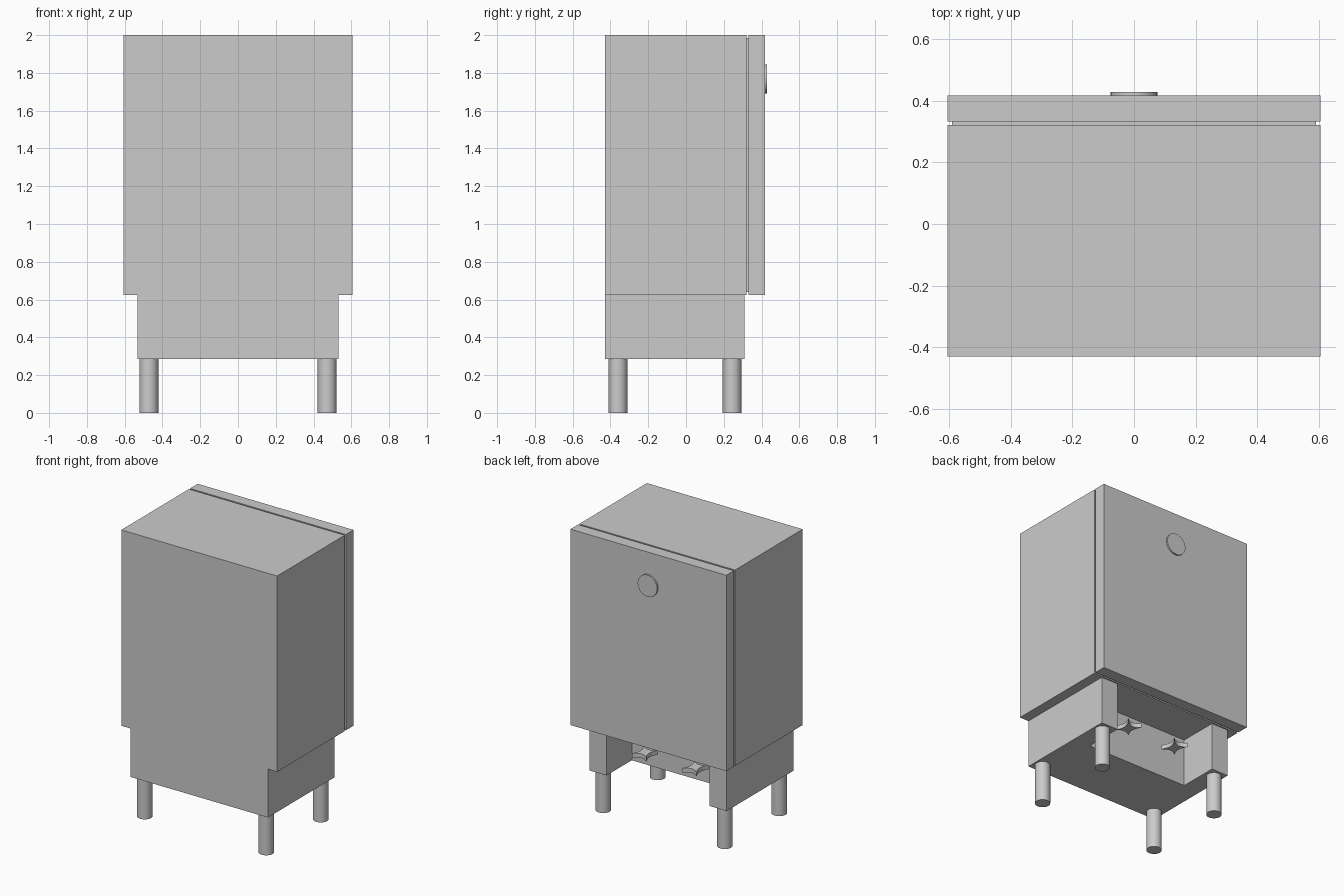
import bpy, bmesh, math

if "Cube" in bpy.data.objects:
    bpy.data.objects.remove(bpy.data.objects["Cube"])


def box(name, x, y, z):
    """Box from (min, max) ranges."""
    return prism(name, [(x[0], y[0]), (x[1], y[0]), (x[1], y[1]), (x[0], y[1])], *z)


def prism(name, outline, z0, z1):
    """Extrude a counter-clockwise plan outline from z0 to z1."""
    bm = bmesh.new()
    low = [bm.verts.new((x, y, z0)) for x, y in outline]
    high = [bm.verts.new((x, y, z1)) for x, y in outline]
    n = len(outline)
    bm.faces.new(low[::-1])
    bm.faces.new(high)
    for i in range(n):
        j = (i + 1) % n
        bm.faces.new((low[i], low[j], high[j], high[i]))
    mesh = bpy.data.meshes.new(name)
    bm.to_mesh(mesh)
    bm.free()
    ob = bpy.data.objects.new(name, mesh)
    bpy.context.collection.objects.link(ob)
    return ob


def cylinder(name, r, depth, loc, rot=(0, 0, 0)):
    bpy.ops.mesh.primitive_cylinder_add(vertices=32, radius=r, depth=depth,
                                        location=loc, rotation=rot)
    ob = bpy.context.object
    ob.name = name
    bpy.ops.object.shade_smooth_by_angle(angle=math.radians(35))
    return ob


# Cabinet body, recessed gasket and door
box("cabinet_body", (-0.605, 0.605), (-0.43, 0.32), (0.625, 2.0))
box("door_gasket", (-0.59, 0.59), (0.315, 0.335), (0.64, 1.985))
box("door", (-0.605, 0.605), (0.332, 0.417), (0.625, 2.0))

# Round disc on the door
cylinder("door_disc", 0.076, 0.03, (0, 0.413, 1.768), (math.pi / 2, 0, 0))

# Base, U-shaped in plan and open at the back
prism("base", [(-0.533, -0.43), (0.533, -0.43), (0.533, 0.31), (0.4, 0.31),
               (0.4, 0.03), (-0.4, 0.03), (-0.4, 0.31), (-0.533, 0.31)], 0.285, 0.625)

# Legs
for side, sx in (("left", -1), ("right", 1)):
    for end, y in (("front", -0.36), ("back", 0.244)):
        cylinder(f"{end}_{side}_leg", 0.05, 0.29, (sx * 0.472, y, 0.145))

# Small concave-sided fittings inside the base recess
for side, sx in (("left", -1), ("right", 1)):
    outline = []
    corners = [(-1, -1), (1, -1), (1, 1), (-1, 1)]
    for k in range(4):
        (ax, ay), (bx, by) = corners[k], corners[(k + 1) % 4]
        for i in range(6):
            t = i / 6
            pinch = 1 - 0.4 * math.sin(math.pi * t)
            px, py = ax + (bx - ax) * t, ay + (by - ay) * t
            if ay == by:
                py *= pinch
            else:
                px *= pinch
            outline.append((sx * 0.195 + px * 0.055, 0.175 + py * 0.065))
    prism(f"recess_fitting_{side}", outline, 0.425, 0.455)
